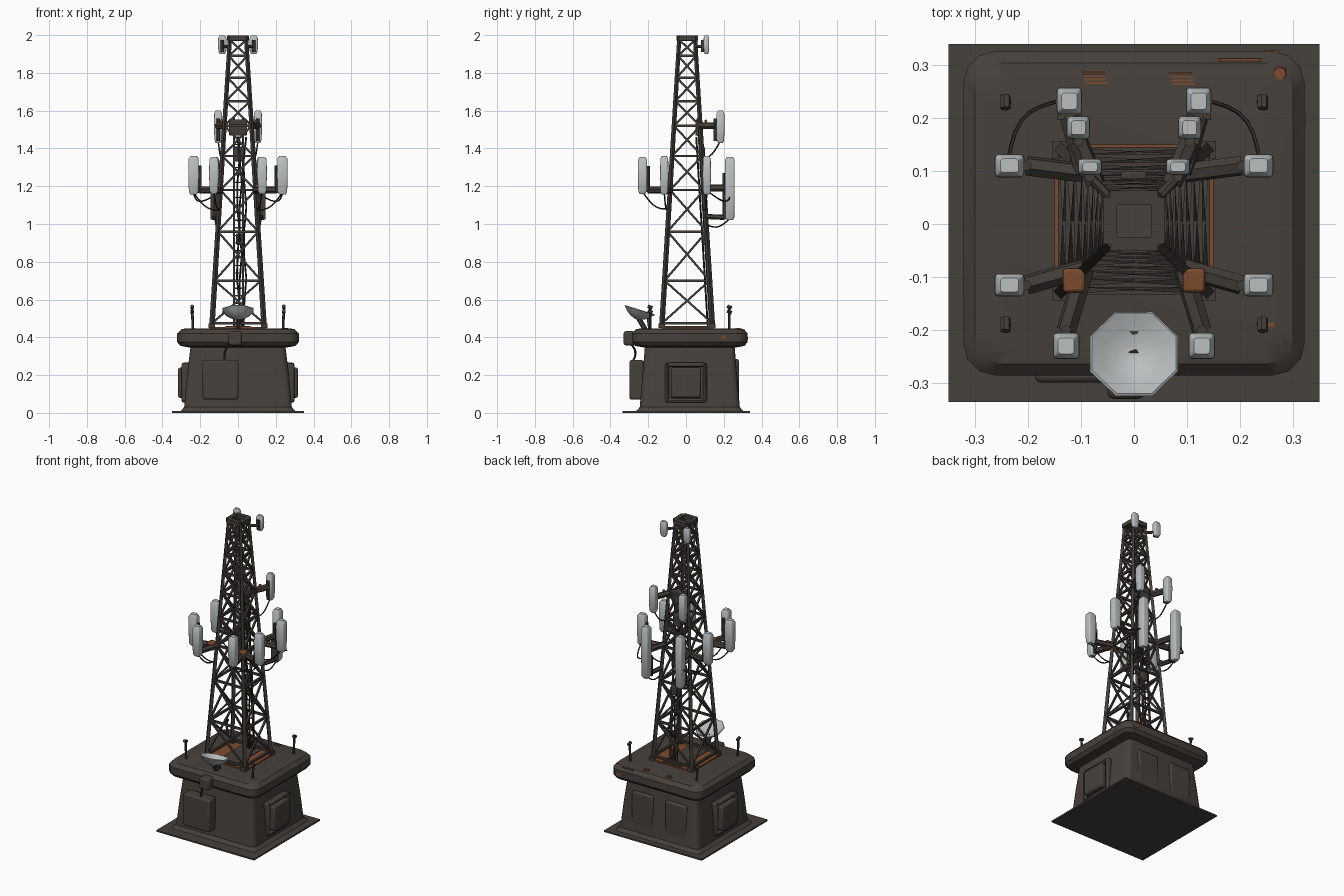
import bpy, bmesh, math
from mathutils import Vector, Matrix

if "Cube" in bpy.data.objects:
    bpy.data.objects.remove(bpy.data.objects["Cube"], do_unlink=True)


def material(name, rgb):
    m = bpy.data.materials.new(name)
    m.use_nodes = True
    m.diffuse_color = (*rgb, 1)
    m.node_tree.nodes["Principled BSDF"].inputs["Base Color"].default_value = (*rgb, 1)
    return m


CONCRETE = material("dark brown concrete", (0.062, 0.052, 0.044))
STEEL = material("dark steel", (0.056, 0.048, 0.04))
CABLE = material("black cable", (0.03, 0.026, 0.023))
RUST = material("rust", (0.2, 0.07, 0.026))
PALE = material("pale grey", (0.49, 0.52, 0.52))


def finish(bm, name, mat, bevel=0, smooth=True):
    bmesh.ops.recalc_face_normals(bm, faces=bm.faces)
    me = bpy.data.meshes.new(name)
    bm.to_mesh(me)
    bm.free()
    me.materials.append(mat)
    ob = bpy.data.objects.new(name, me)
    bpy.context.collection.objects.link(ob)
    if bevel:
        mod = ob.modifiers.new("bevel", "BEVEL")
        mod.width, mod.segments = bevel, 2
    if smooth:
        bpy.ops.object.select_all(action="DESELECT")
        ob.select_set(True)
        bpy.context.view_layer.objects.active = ob
        bpy.ops.object.shade_smooth_by_angle(angle=math.radians(35))


def beam(bm, a, b, r, sides=4, r2=None):
    a, b = Vector(a), Vector(b)
    d = b - a
    rot = d.to_track_quat("Z", "Y").to_matrix().to_4x4()
    turn = Matrix.Rotation(math.pi / 4, 4, "Z")
    bmesh.ops.create_cone(bm, cap_ends=True, segments=sides, radius1=r,
                          radius2=r2 or r, depth=d.length,
                          matrix=Matrix.Translation((a + b) / 2) @ rot @ turn)


def box(bm, centre, size):
    bmesh.ops.create_cube(bm, size=1, matrix=Matrix.Translation(centre)
                          @ Matrix.Diagonal((*size, 1)))


def cable(bm, a, b, sag, r=0.004, steps=7):
    a, b = Vector(a), Vector(b)
    pts = [a.lerp(b, i / steps) + Vector(sag) * math.sin(math.pi * i / steps)
           for i in range(steps + 1)]
    for p, q in zip(pts, pts[1:]):
        beam(bm, p, q, r, 5)


def loft(bm, rings, cx=0.0, cy=0.0):
    """Stack rounded rectangles given as (z, half x, half y, corner radius)."""
    loops = []
    for z, hx, hy, r in rings:
        loop = []
        for k, (sx, sy) in enumerate([(1, 1), (-1, 1), (-1, -1), (1, -1)]):
            for s in range(4):
                t = (k + s / 3) * math.pi / 2
                loop.append(bm.verts.new((cx + sx * (hx - r) + r * math.cos(t),
                                          cy + sy * (hy - r) + r * math.sin(t), z)))
        loops.append(loop)
    skin(bm, loops)


def skin(bm, loops):
    n = len(loops[0])
    for lo, hi in zip(loops, loops[1:]):
        for i in range(n):
            j = (i + 1) % n
            bm.faces.new((lo[i], lo[j], hi[j], hi[i]))
    bm.faces.new(loops[0])
    bm.faces.new(loops[-1])


# Ground plate and plinth with overhanging roof rim
bm = bmesh.new()
box(bm, (0, 0.002, 0.005), (0.7, 0.675, 0.01))
finish(bm, "ground_plate", CONCRETE, smooth=False)

bm = bmesh.new()
loft(bm, [(0.008, 0.305, 0.285, 0.03), (0.03, 0.285, 0.265, 0.03),
          (0.2, 0.27, 0.25, 0.03), (0.345, 0.252, 0.238, 0.03),
          (0.355, 0.305, 0.29, 0.05), (0.375, 0.322, 0.306, 0.06),
          (0.42, 0.322, 0.306, 0.06), (0.443, 0.3, 0.284, 0.05),
          (0.448, 0.27, 0.255, 0.05)], cy=0.02)
finish(bm, "plinth", CONCRETE)

# Rusty floor around a plain centre, inside the tower
bm = bmesh.new()
box(bm, (0, 0.01, 0.45), (0.3, 0.28, 0.012))
finish(bm, "rusty_floor", RUST, smooth=False)

bm = bmesh.new()
box(bm, (0, 0.01, 0.454), (0.13, 0.27, 0.012))
finish(bm, "floor_centre", CONCRETE, smooth=False)

bm = bmesh.new()
for x, y, w in [(-0.077, 0.287, 0.042), (0.088, 0.285, 0.042)]:
    for i in range(4):
        box(bm, (x + i * 0.002, y - i * 0.007, 0.447), (w, 0.0035, 0.006))
box(bm, (0.2, 0.31, 0.436), (0.08, 0.004, 0.009))
box(bm, (0.255, -0.19, 0.448), (0.02, 0.008, 0.005))
bmesh.ops.create_cone(bm, cap_ends=True, segments=7, radius1=0.016, radius2=0.012,
                      depth=0.009, matrix=Matrix.Translation((0.275, 0.284, 0.441)))
box(bm, (0.26, 0.323, 0.395), (0.03, 0.009, 0.02))
box(bm, (0.319, 0.2, 0.4), (0.009, 0.025, 0.018))
finish(bm, "roof_rust_patches", RUST, smooth=False)

# Wall cabinets, frames and the front rim bracket
bm = bmesh.new()
box(bm, (-0.092, -0.262, 0.175), (0.19, 0.075, 0.21))
for s in (-1, 1):
    box(bm, (s * 0.286, 0, 0.16), (0.064, 0.16, 0.16))
    for k in (-1, 1):
        box(bm, (s * 0.276, k * 0.1, 0.16), (0.045, 0.022, 0.21))
        box(bm, (s * 0.276, 0, 0.16 + k * 0.095), (0.045, 0.2, 0.022))
    box(bm, (s * 0.12, 0.263, 0.17), (0.15, 0.035, 0.23))
box(bm, (-0.015, -0.3, 0.395), (0.07, 0.06, 0.075))
finish(bm, "wall_cabinets", CONCRETE, 0.02)

bm = bmesh.new()
cable(bm, (-0.05, -0.29, 0.365), (-0.07, -0.285, 0.27), (-0.01, 0.02, 0), 0.006)
finish(bm, "cabinet_cable", CABLE)

# Corner posts on the roof
bm = bmesh.new()
for s in (-1, 1):
    for y in (-0.19, 0.23):
        top = 0.565 if s * y > 0 else 0.54
        beam(bm, (s * 0.238, y, 0.44), (s * 0.243, y, top), 0.007, 6)
        beam(bm, (s * 0.243, y - 0.012, top), (s * 0.243, y + 0.012, top - 0.01), 0.01, 6)
finish(bm, "roof_posts", STEEL)

# Lattice tower
BASE, TOP, CY = 0.46, 2.0, 0.006


def half(z):
    return 0.138 + (0.042 - 0.138) * (z - BASE) / (TOP - BASE)


def corner(k, z, grow=1.0):
    sx, sy = [(1, 1), (-1, 1), (-1, -1), (1, -1)][k % 4]
    h = half(z) * grow
    return (sx * h, CY + sy * h * 0.97, z)


bm = bmesh.new()
levels = [0.475, 0.7, 0.96, 1.18, 1.36, 1.52, 1.65, 1.775, 1.89, 1.975]
for k in range(4):
    beam(bm, corner(k, 0.45), corner(k, 1.99), 0.0145, 4, 0.011)
    for z in levels:
        beam(bm, corner(k, z), corner(k + 1, z), 0.009)
    for lo, hi in zip(levels, levels[1:]):
        beam(bm, corner(k, lo), corner(k + 1, hi), 0.0075)
        beam(bm, corner(k + 1, lo), corner(k, hi), 0.0075)
    beam(bm, corner(k, 1.985, 1.05), corner(k + 1, 1.985, 1.05), 0.019)
    box(bm, corner(k, 0.462), (0.034, 0.034, 0.025))
finish(bm, "lattice_tower", STEEL, smooth=False)

# Ladder and cable run on the back face
bm = bmesh.new()


def back(x, z, off=-0.012):
    return (x, CY + half(z) * 0.97 + off, z)


for x in (-0.022, 0.026):
    beam(bm, back(x, 0.46), back(x, 1.56), 0.007)
for i in range(27):
    z = 0.5 + i * 0.04
    beam(bm, back(-0.022, z), back(0.026, z), 0.004)
finish(bm, "ladder", STEEL, smooth=False)

bm = bmesh.new()
for i, x in enumerate((0.0, 0.012, 0.036)):
    for j in range(8):
        z = 0.46 + j * 0.125
        wave = 0.008 * math.sin(j * 2 + i * 2)
        nxt = 0.008 * math.sin(j * 2 + 2 + i * 2)
        beam(bm, back(x + wave, z, -0.025), back(x + nxt, z + 0.125, -0.025), 0.005, 5)
finish(bm, "cable_run", CABLE)

bm = bmesh.new()
box(bm, (0, 0.065, 1.51), (0.095, 0.03, 0.085))
box(bm, (0, 0.085, 1.37), (0.05, 0.03, 0.08))
box(bm, (0.01, 0.1, 0.92), (0.04, 0.03, 0.06))
finish(bm, "junction_boxes", STEEL, 0.006)

# Antennas: x, y, bottom, top, width x, width y, arm height (mirrored left to right)
antennas = [
    (0.235, 0.11, 1.155, 1.36, 0.056, 0.044, 1.18),
    (0.235, -0.115, 1.155, 1.36, 0.056, 0.044, 1.18),
    (0.128, -0.23, 1.16, 1.355, 0.05, 0.05, 1.18),
    (0.122, 0.232, 1.02, 1.355, 0.048, 0.052, 1.19),
    (0.105, 0.182, 1.43, 1.6, 0.044, 0.044, 1.52),
    (0.083, 0.108, 1.9, 1.998, 0.046, 0.03, 1.94),
]
shells, arms, clamps, wires = (bmesh.new() for _ in range(4))
for s in (-1, 1):
    for x, y, z0, z1, wx, wy, za in antennas:
        h, hx, hy = z1 - z0, wx / 2, wy / 2
        loft(shells, [(z0, hx * 0.6, hy * 0.6, 0.006), (z0 + 0.015, hx * 0.9, hy * 0.9, 0.008),
                      (z0 + h * 0.5, hx, hy, 0.008), (z1 - 0.015, hx * 0.95, hy * 0.95, 0.007),
                      (z1, hx * 0.6, hy * 0.6, 0.005)], s * x, y)
        # Arm from the nearest leg, with a mast behind the panel
        lx, ly, _ = corner(0 if y > 0 else 3, za)
        thick = 0.009 if za > 1.9 else 0.019
        side = x > 0.2
        mx, my = (x - hx - 0.004, y) if side else (x, y - math.copysign(hy + 0.004, y))
        beam(arms, (s * lx, ly, za), (s * mx, my, za), thick, 6)
        beam(arms, (s * mx, my, z0 + 0.01), (s * mx, my, z1 - h * 0.25), 0.01, 6)
        if za < 1.9:
            zc = max(z0 - 0.08, 1.0)
            cable(wires, (s * x, y, z0 + 0.01),
                  (s * half(zc), math.copysign(half(zc), y), zc), (0, 0, -0.03))
        if h > 0.3:
            # Lower bracket covering the inner side of the long rear panels
            beam(arms, (s * half(1.04), half(1.04), 1.04), (s * mx, my, 1.035), 0.014, 6)
            box(arms, (s * mx, my, 1.09), (0.046, 0.012, 0.13))
        if side and y < 0:
            box(clamps, (s * (lx + 0.02), ly - 0.022, za + 0.004), (0.042, 0.045, 0.05))
    # Cable looping between the two rear panels
    cable(wires, (s * 0.237, 0.12, 1.17), (s * 0.125, 0.235, 1.15), (s * 0.025, 0.025, -0.04))
    # Small rust spots on the side arms
    box(clamps, (s * 0.085, 0.105, 1.545), (0.018, 0.015, 0.015))
finish(shells, "panel_antennas", PALE)
finish(arms, "antenna_arms", STEEL)
finish(clamps, "rusty_clamps", RUST, 0.006)
finish(wires, "antenna_cables", CABLE)

# Dish on the front of the roof
bm = bmesh.new()
profile = [(0.012, 0.0), (0.04, 0.01), (0.066, 0.026), (0.09, 0.05), (0.086, 0.054),
           (0.06, 0.034), (0.035, 0.019), (0.01, 0.012)]
skin(bm, [[bm.verts.new((r * math.cos(i * math.pi / 4 + 0.4),
                         r * math.sin(i * math.pi / 4 + 0.4), z))
           for i in range(8)] for r, z in profile])
bm.transform(Matrix.Translation((0, -0.26, 0.495)) @ Matrix.Rotation(-0.3, 4, "X"))
finish(bm, "dish", PALE)

bm = bmesh.new()
beam(bm, (0, -0.215, 0.44), (0, -0.25, 0.5), 0.014, 6)
beam(bm, (0, -0.19, 0.44), (0, -0.2, 0.51), 0.01, 6)
finish(bm, "dish_mount", STEEL)
